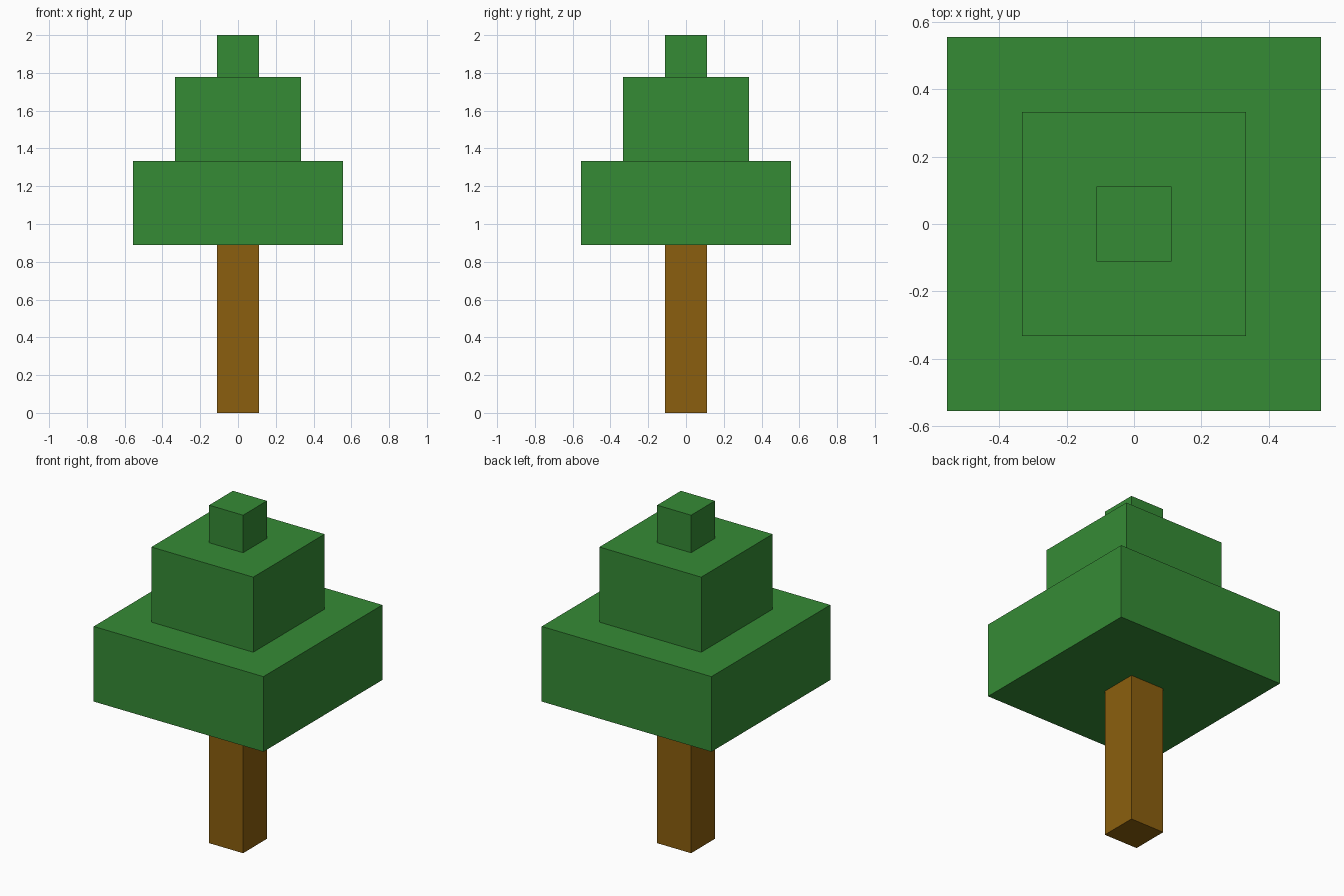
import bpy

if "Cube" in bpy.data.objects:
    bpy.data.objects.remove(bpy.data.objects["Cube"])

U = 2 / 9  # one block; the tree is nine blocks tall


def srgb(r, g, b):
    def lin(c):
        c /= 255
        return c / 12.92 if c <= 0.04045 else ((c + 0.055) / 1.055) ** 2.4
    return (lin(r), lin(g), lin(b), 1)


def material(name, rgb):
    m = bpy.data.materials.new(name)
    m.diffuse_color = srgb(*rgb)
    m.use_nodes = True
    m.node_tree.nodes["Principled BSDF"].inputs["Base Color"].default_value = m.diffuse_color
    return m


bark = material("bark brown", (139, 95, 14))
leaf = material("leaf green", (53, 139, 53))

# Stacked boxes, bottom to top: name, width and height in blocks, material
parts = [
    ("trunk", 1, 4, bark),
    ("lower_foliage", 5, 2, leaf),
    ("middle_foliage", 3, 2, leaf),
    ("top_foliage", 1, 1, leaf),
]

z = 0
for name, width, height, mat in parts:
    bpy.ops.mesh.primitive_cube_add(size=1, location=(0, 0, (z + height / 2) * U))
    ob = bpy.context.object
    ob.name = name
    ob.scale = (width * U, width * U, height * U)
    bpy.ops.object.transform_apply(location=False, rotation=False, scale=True)
    ob.data.materials.append(mat)
    z += height
